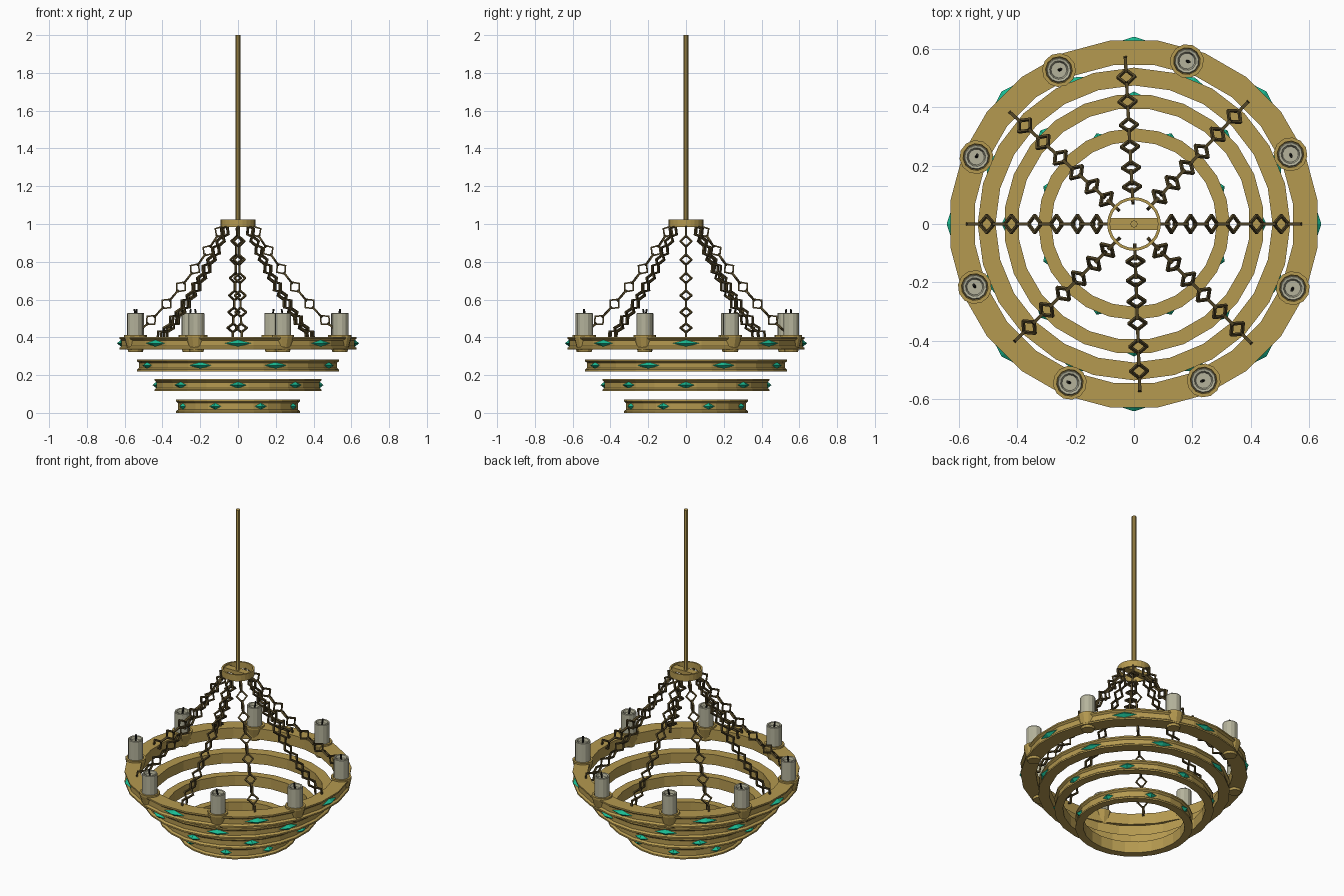
import bpy, bmesh
from math import sin, cos, pi, radians
from mathutils import Matrix, Vector

cube = bpy.data.objects.get("Cube")
if cube:
    bpy.data.objects.remove(cube, do_unlink=True)


def material(name, rgb):
    m = bpy.data.materials.new(name)
    m.use_nodes = True
    m.diffuse_color = (*rgb, 1)
    m.node_tree.nodes["Principled BSDF"].inputs["Base Color"].default_value = (*rgb, 1)
    return m


GOLD = material("aged gold", (0.46, 0.32, 0.08))
IRON = material("dark bronze", (0.085, 0.06, 0.02))
WAX = material("candle wax", (0.46, 0.45, 0.33))
GEM = material("green gem", (0.01, 0.50, 0.29))
WICK = material("black wick", (0.015, 0.015, 0.012))


def finish(bm, name, mat):
    bmesh.ops.recalc_face_normals(bm, faces=bm.faces)
    me = bpy.data.meshes.new(name)
    bm.to_mesh(me)
    bm.free()
    me.materials.append(mat)
    ob = bpy.data.objects.new(name, me)
    bpy.context.collection.objects.link(ob)
    return ob


def lathe(bm, profile, n, matrix=Matrix(), closed=True, start=0.0):
    """Spin (radius, height) points; an open profile is capped at both ends."""
    rings = []
    for i in range(n):
        a = start + 2 * pi * i / n
        rings.append([bm.verts.new(matrix @ Vector((r * cos(a), r * sin(a), z))) for r, z in profile])
    count = len(profile)
    for i in range(n):
        p, q = rings[i], rings[(i + 1) % n]
        for j in range(count if closed else count - 1):
            k = (j + 1) % count
            bm.faces.new((p[j], q[j], q[k], p[k]))
    if not closed:
        bm.faces.new([r[0] for r in rings])
        bm.faces.new([r[-1] for r in rings])


def gem(bm, radius, angle, z, width):
    """Stretched four-sided crystal set against the ring."""
    size = Matrix.Diagonal((0.022, width / 2, 0.018, 1))
    m = Matrix.Rotation(angle, 4, 'Z') @ Matrix.Translation((radius, 0, z)) @ size
    side = [bm.verts.new(m @ Vector(c)) for c in ((0, 1, 0), (0, 0, 1), (0, -1, 0), (0, 0, -1))]
    tips = [bm.verts.new(m @ Vector((x, 0, 0))) for x in (1, -1)]
    for t in tips:
        for i in range(4):
            bm.faces.new((side[i], side[(i + 1) % 4], t))


# Tiered rings with a channel round the outside, and their gems
SIDES = 24
tiers = [  # name, outer, inner, bottom, top, gem width, gem offset
    ("top_tier", 0.633, 0.548, 0.335, 0.402, 0.138, 0.0),
    ("upper_tier", 0.535, 0.474, 0.220, 0.283, 0.125, 22.5),
    ("lower_tier", 0.445, 0.397, 0.115, 0.180, 0.088, 0.0),
    ("bottom_tier", 0.328, 0.283, 0.0, 0.070, 0.066, 22.5),
]
for name, ro, ri, z0, z1, width, offset in tiers:
    start = pi / SIDES + radians(offset)
    bm = bmesh.new()
    lip, cut = 0.009, 0.011
    lathe(bm, [(ri, z0), (ro, z0), (ro, z0 + lip), (ro - cut, z0 + 2 * lip),
               (ro - cut, z1 - 2 * lip), (ro, z1 - lip), (ro, z1), (ri, z1)], SIDES, start=start)
    finish(bm, name + "_ring", GOLD)
    bm = bmesh.new()
    for i in range(8):
        gem(bm, ro - 0.014, radians(offset + 45 * i), (z0 + z1) / 2, width)
    finish(bm, name + "_gems", GEM)

# Hub ring, crossbar and hanging rod
bm = bmesh.new()
lathe(bm, [(0.082, 0.985), (0.092, 0.985), (0.092, 1.025), (0.082, 1.025)], 24)
finish(bm, "hub_ring", GOLD)
bm = bmesh.new()
bmesh.ops.create_cube(bm, size=1, matrix=Matrix.Translation((0, 0, 1.004)) @ Matrix.Diagonal((0.17, 0.042, 0.022, 1)))
finish(bm, "hub_crossbar", GOLD)
bm = bmesh.new()
lathe(bm, [(0.0127, 1.0), (0.0127, 2.0)], 8, closed=False)
finish(bm, "hanging_rod", GOLD)


# Sagging chains of diamond links, alternating by a quarter turn
def sag(t):
    a, b, c = Vector((0.08, 0, 0.985)), Vector((0.30, 0, 0.62)), Vector((0.57, 0, 0.39))
    return a * (1 - t) ** 2 + b * 2 * t * (1 - t) + c * t * t


def even_points(count):
    fine = [sag(i / 300) for i in range(301)]
    lengths = [0]
    for p, q in zip(fine, fine[1:]):
        lengths.append(lengths[-1] + (q - p).length)
    picks = []
    for i in range(count):
        goal = lengths[-1] * i / (count - 1)
        picks.append(fine[min(range(301), key=lambda k: abs(lengths[k] - goal))])
    return picks


LINKS = 13
path = even_points(LINKS + 1)
wire = 0.0055
for c, angle in enumerate((0, 47, 93, 138, 180, 224.5, 272, 314.5)):
    turn = Matrix.Rotation(radians(angle), 4, 'Z')
    bm = bmesh.new()
    for i in range(LINKS):
        along = (path[i + 1] - path[i]).normalized()
        side = Vector((0, 1, 0))
        up = along.cross(side)
        wide, thick = (side, up) if i % 2 else (up, side)
        link = Matrix((along * 1.1, wide * 0.95, thick)).transposed().to_4x4()
        link.translation = (path[i] + path[i + 1]) / 2
        lathe(bm, [(0.025, -wire), (0.036, -wire), (0.036, wire), (0.025, wire)], 4, turn @ link)
    finish(bm, f"chain_{c + 1}", IRON)

# Candle cups, candles with a melted hollow, and leaning wicks
for c, angle in enumerate((24, -22, -66, 248, 201.6, 157, 116, 72)):
    place = Matrix.Rotation(radians(angle), 4, 'Z') @ Matrix.Translation((0.586, 0, 0))
    bm = bmesh.new()
    lathe(bm, [(0.036, 0.322), (0.044, 0.35), (0.058, 0.400), (0.058, 0.412), (0.046, 0.412), (0.044, 0.40)],
          12, place, closed=False)
    finish(bm, f"candle_cup_{c + 1}", GOLD)
    bm = bmesh.new()
    lathe(bm, [(0.043, 0.39), (0.043, 0.525), (0.040, 0.529), (0.032, 0.527), (0.027, 0.512)],
          12, place, closed=False)
    finish(bm, f"candle_{c + 1}", WAX)
    bm = bmesh.new()
    lean = Matrix.Translation((0, 0, 0.508)) @ Matrix.Rotation(0.2, 4, 'X')
    lathe(bm, [(0.005, 0), (0.005, 0.042)], 6, place @ lean, closed=False)
    finish(bm, f"wick_{c + 1}", WICK)
